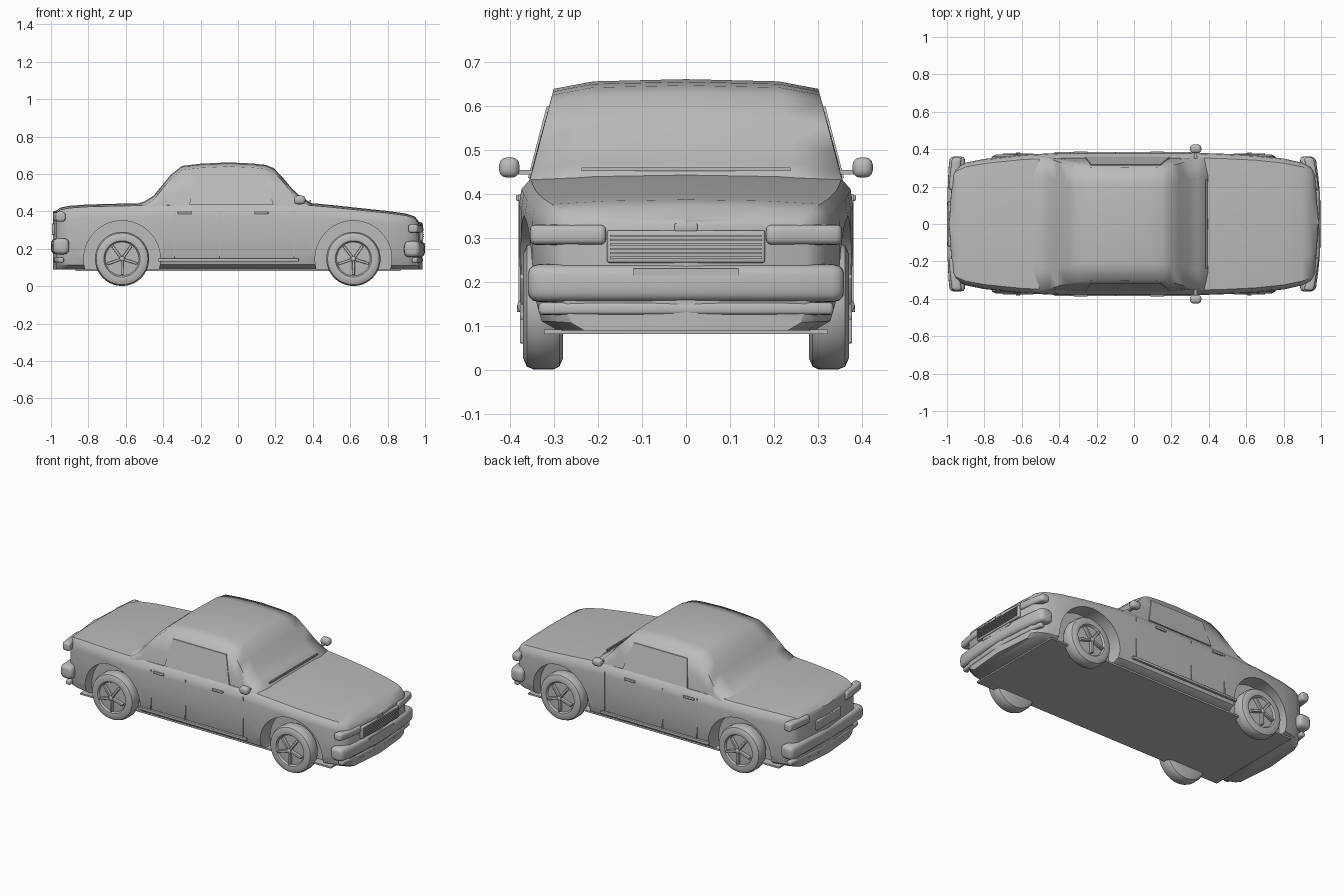
import bpy, bmesh, math
from mathutils import Matrix, Vector

cube = bpy.data.objects.get("Cube")
if cube:
    bpy.data.objects.remove(cube, do_unlink=True)

GREY = (0.5, 0.5, 0.5, 1.0)
mat = bpy.data.materials.new("plain grey")
mat.use_nodes = True
mat.diffuse_color = GREY
mat.node_tree.nodes["Principled BSDF"].inputs["Base Color"].default_value = GREY


def finish(name, bm, angle=35):
    """Turn a bmesh into a named, shaded object."""
    bmesh.ops.recalc_face_normals(bm, faces=bm.faces)
    mesh = bpy.data.meshes.new(name)
    bm.to_mesh(mesh)
    bm.free()
    mesh.materials.append(mat)
    obj = bpy.data.objects.new(name, mesh)
    bpy.context.collection.objects.link(obj)
    smooth(obj, angle)
    return obj


def smooth(obj, angle):
    bpy.ops.object.select_all(action='DESELECT')
    obj.select_set(True)
    bpy.context.view_layer.objects.active = obj
    bpy.ops.object.shade_smooth_by_angle(angle=math.radians(angle))


def loft(name, rings, angle=35):
    """Skin a list of equal rings and cap both ends."""
    bm = bmesh.new()
    loops = [[bm.verts.new(p) for p in ring] for ring in rings]
    n = len(loops[0])
    for a, b in zip(loops, loops[1:]):
        for i in range(n):
            j = (i + 1) % n
            bm.faces.new((a[i], a[j], b[j], b[i]))
    bm.faces.new(loops[0])
    bm.faces.new(loops[-1])
    return finish(name, bm, angle)


def box(name, centre, size, bevel=0.0, turn=None):
    bm = bmesh.new()
    bmesh.ops.create_cube(bm, size=1, matrix=Matrix.Diagonal((*size, 1)))
    if bevel:
        bmesh.ops.bevel(bm, geom=bm.edges[:], offset=bevel, segments=3,
                        profile=0.5, affect='EDGES')
    m = Matrix.Translation(centre)
    bmesh.ops.transform(bm, matrix=m @ turn if turn else m, verts=bm.verts)
    return finish(name, bm)


def bar(name, x, z, y0, y1, rx, rz, bow, end, power=0.6):
    """Rounded bar running across the car, bowed back towards the sides."""
    rings = []
    steps = 12
    stops = [(y0 + end * (1 - math.cos(a)), 0.5 + 0.5 * math.sin(a)) for a in (0, 0.5, 1.0, 1.57)]
    stops += [(y0 + end + (y1 - y0 - 2 * end) * i / 8, 1) for i in range(1, 8)]
    stops += [(y0 + y1 - y, s) for y, s in reversed(stops[:4])]
    for y, s in stops:
        cx = x - math.copysign(bow * y * y, x)
        ring = []
        for k in range(steps * 2):
            a = math.pi * k / steps
            c, d = math.cos(a), math.sin(a)
            ring.append((cx + s * rx * math.copysign(abs(c) ** power, c), y,
                         z + s * rz * math.copysign(abs(d) ** power, d)))
        rings.append(ring)
    return loft(name, rings, 50)


def mirrored(half):
    """Close a half section that runs from the bottom to the top centre."""
    return half + [(x, -y, z) for x, y, z in reversed(half[:-1])]


# Lower body: stations of x, half width, top height
stations = [(-0.99, 0.003, 0.40), (-0.97, 0.275, 0.405), (-0.95, 0.305, 0.42),
            (-0.9, 0.328, 0.43), (-0.8, 0.348, 0.437), (-0.6, 0.37, 0.442),
            (-0.4, 0.38, 0.445), (0, 0.38, 0.447), (0.35, 0.38, 0.448),
            (0.5, 0.375, 0.434), (0.65, 0.367, 0.418), (0.8, 0.35, 0.402),
            (0.9, 0.328, 0.388), (0.945, 0.305, 0.373), (0.967, 0.275, 0.345),
            (0.987, 0.003, 0.337)]
section = [(0.84, 0), (0.95, 0.07), (0.985, 0.2), (1, 0.5), (1, 0.8),
           (0.985, 0.9), (0.93, 0.965), (0.55, 0.99), (0, 1)]
FLOOR = 0.09
body = loft("lower_body", [mirrored([(x, w * f, FLOOR + g * (t - FLOOR)) for f, g in section])
                           for x, w, t in stations])

# Wheel arch openings
AXLES = {"rear": -0.62, "front": 0.617}
SIDES = {"left": 1, "right": -1}
for ax in AXLES.values():
    for s in SIDES.values():
        bm = bmesh.new()
        bmesh.ops.create_cone(bm, cap_ends=True, segments=48, radius1=0.205, radius2=0.205,
                              depth=0.2, matrix=Matrix.Translation((ax, s * 0.37, 0.145))
                              @ Matrix.Rotation(math.pi / 2, 4, 'X'))
        cutter = finish("arch_cutter", bm)
        cutter.hide_render = True
        mod = body.modifiers.new("arch", 'BOOLEAN')
        mod.object = cutter
        mod.solver = 'EXACT'
        bpy.context.view_layer.objects.active = body
        bpy.ops.object.modifier_apply(modifier=mod.name)
        bpy.data.objects.remove(cutter, do_unlink=True)
smooth(body, 35)

# Cabin with its roof and sloping screens
roof_line = [(-0.56, 0.435), (-0.5, 0.453), (-0.45, 0.485), (-0.41, 0.535), (-0.36, 0.595),
             (-0.3, 0.643), (-0.2, 0.655), (-0.05, 0.662), (0.08, 0.656), (0.15, 0.648),
             (0.19, 0.632), (0.24, 0.58), (0.29, 0.52), (0.34, 0.475), (0.41, 0.435)]


def side_y(z):
    return 0.358 - (z - 0.42) * 0.26


rings = []
for x, t in roof_line:
    low = t - 0.022
    y = side_y(low)
    mid = (low + 0.4) / 2
    rings.append(mirrored([(x, 0.36, 0.37), (x, side_y(mid) + 0.002, mid), (x, y, low),
                           (x, y * 0.7, t - 0.005), (x, 0, t)]))
loft("cabin", rings, 70)

# Underbody, cowl line and rear plate
box("underbody", (0, 0, 0.087), (1.74, 0.645, 0.01))
box("wiper_bar", (0.385, 0, 0.457), (0.008, 0.475, 0.008))
box("rear_plate", (-0.985, 0, 0.305), (0.02, 0.24, 0.06), 0.004)
box("front_plate", (0.996, 0, 0.223), (0.006, 0.24, 0.016))

# Grille with slats and a small ornament
box("grille", (0.972, 0, 0.281), (0.036, 0.36, 0.074), 0.006)
for i in range(6):
    box("grille_slat", (0.991, 0, 0.256 + i * 0.01), (0.008, 0.345, 0.004))
box("hood_ornament", (0.975, 0, 0.325), (0.03, 0.052, 0.018), 0.003)

# Bumpers and lower trim bars
bar("front_bumper", 0.957, 0.198, -0.36, 0.36, 0.043, 0.043, 0.23, 0.025)
bar("rear_bumper", -0.957, 0.213, -0.36, 0.36, 0.043, 0.043, 0.1, 0.025)
for name, x in (("front_lower_bar", 0.972), ("rear_lower_bar", -0.974)):
    bar(name, x, 0.14, -0.335, 0.335, 0.016, 0.014, 0.25, 0.008)

for side, s in SIDES.items():
    # Lamps
    for name, x, z, rz, bow in (("headlamp", 0.972, 0.308, 0.023, 0.3),
                                ("tail_lamp", -0.972, 0.372, 0.027, 0.2)):
        ends = sorted((s * 0.182, s * 0.355))
        bar(f"{side}_{name}", x, z, *ends, 0.026, rz, bow, 0.012)

    # Side window plate lying on the sloped cabin side
    outline = [(-0.26, 0.437), (0.19, 0.437), (0.14, 0.6), (-0.23, 0.6)]
    loft(f"{side}_window", [[(x, s * (side_y(z) + d), z) for x, z in outline]
                            for d in (-0.002, 0.006)])

    # Mirror with its stalk
    box(f"{side}_mirror", (0.33, s * 0.402, 0.461), (0.06, 0.046, 0.046), 0.017)
    box(f"{side}_mirror_stalk", (0.33, s * 0.365, 0.45), (0.016, 0.05, 0.01))

    # Sill strip, door seams and handles
    box(f"{side}_sill", (-0.05, s * 0.377, 0.14), (0.75, 0.016, 0.016), 0.003)
    for x in (-0.34, -0.1, 0.3):
        box(f"{side}_door_seam", (x, s * 0.379, 0.275), (0.005, 0.005, 0.25))
    for x in (-0.285, 0.125):
        box(f"{side}_door_handle", (x, s * 0.381, 0.392), (0.075, 0.012, 0.014), 0.004)

    # Wheels: turned tyre and disc, five spokes and a hub
    tyre = [(0.05, 0.28), (0.12, 0.28), (0.138, 0.288), (0.145, 0.303), (0.145, 0.345),
            (0.138, 0.362), (0.118, 0.371), (0.097, 0.368), (0.09, 0.357), (0.02, 0.36)]
    for end, ax in AXLES.items():
        hub = Vector((ax, 0, 0.146))
        loft(f"{end}_{side}_wheel",
             [[(ax + r * math.cos(a), s * y, hub.z + r * math.sin(a))
               for a in (math.tau * k / 40 for k in range(40))] for r, y in tyre], 40)
        for k in range(5):
            turn = Matrix.Rotation(math.tau * k / 5 + 0.3, 4, 'Y')
            centre = hub + turn @ Vector((0.045, 0, 0)) + Vector((0, s * 0.367, 0))
            box(f"{end}_{side}_spoke", centre, (0.08, 0.022, 0.014), 0.003, turn)
        box(f"{end}_{side}_hub", hub + Vector((0, s * 0.37, 0)), (0.026, 0.026, 0.026), 0.008)
